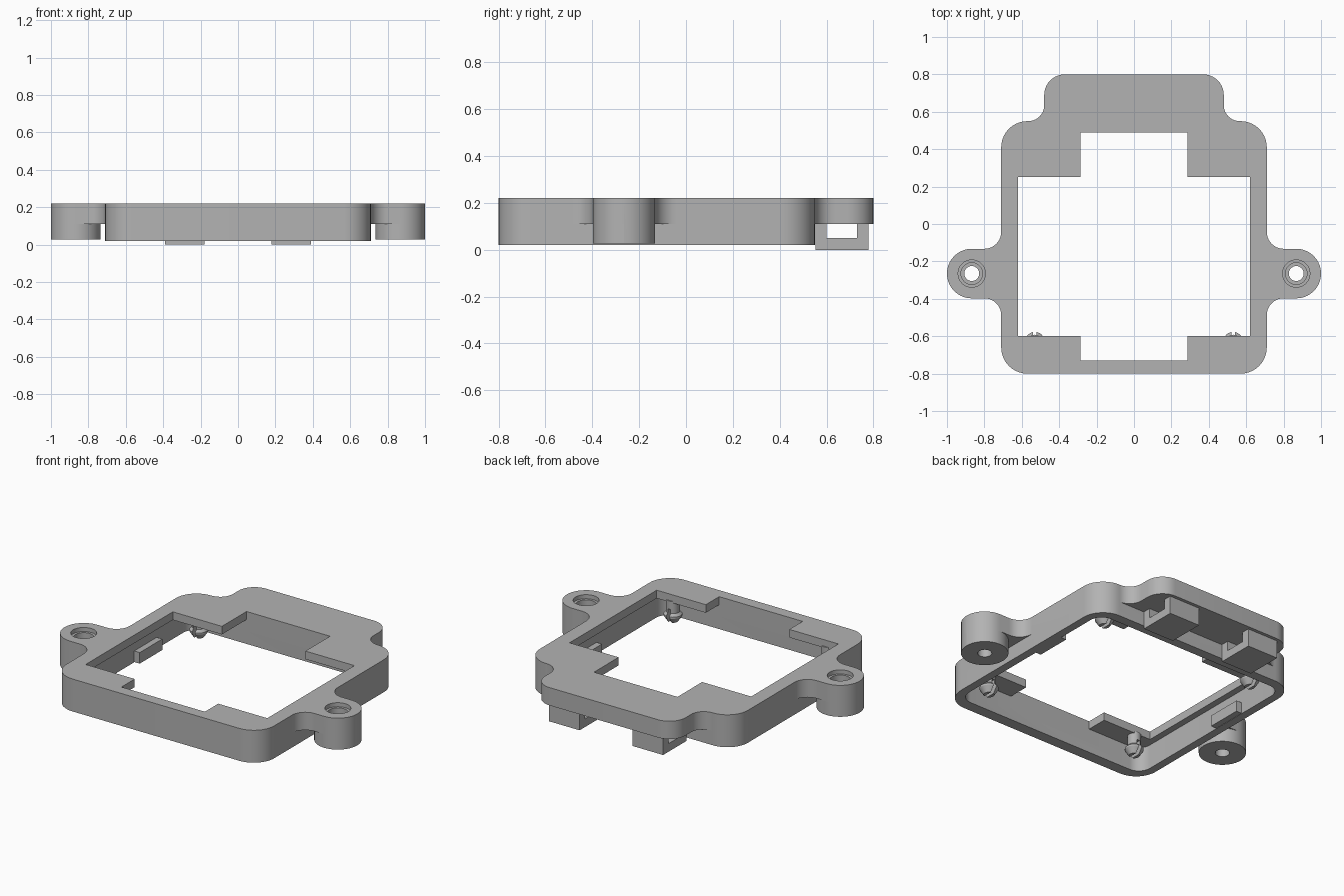
import bpy, bmesh, math
from mathutils import Vector

if "Cube" in bpy.data.objects:
    bpy.data.objects.remove(bpy.data.objects["Cube"], do_unlink=True)

grey = bpy.data.materials.new("plain_grey")
grey.use_nodes = True
grey.diffuse_color = (0.45, 0.45, 0.45, 1)
grey.node_tree.nodes["Principled BSDF"].inputs["Base Color"].default_value = grey.diffuse_color


def finish(name, bm):
    bmesh.ops.recalc_face_normals(bm, faces=bm.faces)
    mesh = bpy.data.meshes.new(name)
    bm.to_mesh(mesh)
    bm.free()
    mesh.materials.append(grey)
    obj = bpy.data.objects.new(name, mesh)
    bpy.context.collection.objects.link(obj)
    return obj


def rounded(half, steps=10):
    """Mirror right-half corners (x, y, radius) and round each right angle."""
    corners = half + [(-x, y, r) for x, y, r in reversed(half)]
    points = []
    for i, (x, y, r) in enumerate(corners):
        p = Vector((x, y))
        if r == 0:
            points.append(p)
            continue
        a = (Vector(corners[i - 1][:2]) - p).normalized()
        b = (Vector(corners[(i + 1) % len(corners)][:2]) - p).normalized()
        for k in range(steps + 1):
            t = math.pi / 2 * k / steps
            q = p + (a + b - b * math.cos(t) - a * math.sin(t)) * r
            if not points or (q - points[-1]).length > 1e-5:
                points.append(q)
    return points


def prism(name, points, z0, z1):
    bm = bmesh.new()
    face = bm.faces.new([bm.verts.new((p[0], p[1], z0)) for p in points])
    top = bmesh.ops.extrude_face_region(bm, geom=[face])["geom"]
    bmesh.ops.translate(bm, vec=(0, 0, z1 - z0),
                        verts=[v for v in top if isinstance(v, bmesh.types.BMVert)])
    return finish(name, bm)


def box(name, x0, x1, y0, y1, z0, z1):
    return prism(name, [(x0, y0), (x1, y0), (x1, y1), (x0, y1)], z0, z1)


def lathe(name, profile, x, y, sides=32):
    """Solid of revolution from (radius, z) pairs, closed at both ends."""
    bm = bmesh.new()
    rings = [[bm.verts.new((x + r * math.cos(math.tau * k / sides),
                            y + r * math.sin(math.tau * k / sides), z))
              for k in range(sides)] for r, z in profile]
    for low, high in zip(rings, rings[1:]):
        for k in range(sides):
            n = (k + 1) % sides
            bm.faces.new((low[k], low[n], high[n], high[k]))
    bm.faces.new(rings[0])
    bm.faces.new(rings[-1])
    return finish(name, bm)


def combine(obj, tool, operation):
    tool.hide_render = True
    mod = obj.modifiers.new("combine", "BOOLEAN")
    mod.object, mod.operation, mod.solver = tool, operation, "EXACT"
    bpy.context.view_layer.objects.active = obj
    bpy.ops.object.modifier_apply(modifier=mod.name)
    bpy.data.objects.remove(tool, do_unlink=True)


def smooth(obj):
    bpy.ops.object.select_all(action="DESELECT")
    obj.select_set(True)
    bpy.context.view_layer.objects.active = obj
    bpy.ops.object.shade_smooth_by_angle(angle=math.radians(30))


TOP, STEP, RIM, PLATE = 0.22, 0.11, 0.02, 0.17
EAR_X, EAR_Y, EAR_R = 0.8675, -0.265, 0.1325

# Frame: deep rounded body plus shallower outline with ears and back tab
frame = prism("frame", rounded([(0.71, -0.8, 0.14), (0.71, 0.55, 0.14)]), RIM, TOP)
flange = prism("flange", rounded([
    (0.71, -0.8, 0.14), (0.71, EAR_Y - EAR_R, 0.09),
    (1.0, EAR_Y - EAR_R, EAR_R), (1.0, EAR_Y + EAR_R, EAR_R),
    (0.71, EAR_Y + EAR_R, 0.09), (0.71, 0.55, 0.14),
    (0.48, 0.55, 0.085), (0.48, 0.8, 0.11)]), STEP, TOP)
combine(frame, flange, "UNION")

# Screw bosses under the ears
for side in (-1, 1):
    boss = lathe("boss", [(EAR_R, 0.026), (EAR_R, 0.16)], side * EAR_X, EAR_Y, 40)
    combine(frame, boss, "UNION")

# Hollow underside and stepped opening through the plate
cavity = prism("cavity", rounded([(0.66, -0.73, 0.08), (0.66, 0.49, 0.08)]), -0.1, PLATE)
combine(frame, cavity, "DIFFERENCE")
opening = prism("opening", rounded([
    (0.285, -0.73, 0), (0.285, -0.6, 0), (0.62, -0.6, 0),
    (0.62, 0.25, 0), (0.285, 0.25, 0), (0.285, 0.49, 0)]), 0.1, 0.3)
combine(frame, opening, "DIFFERENCE")

# Countersunk screw holes
for side in (-1, 1):
    hole = lathe("hole", [(0.04, -0.1), (0.04, 0.12), (0.058, 0.12), (0.058, 0.195),
                          (0.073, 0.195), (0.073, 0.3)], side * EAR_X, EAR_Y)
    combine(frame, hole, "DIFFERENCE")
smooth(frame)

for side, label in ((-1, "right"), (1, "left")):
    # Locating block on the inner side wall
    x0, x1 = sorted((side * 0.622, side * 0.67))
    box("inner_block_" + label, x0, x1, -0.07, 0.15, RIM + 0.002, 0.09)

    # Slotted loop under the back tab
    x0, x1 = sorted((side * 0.18, side * 0.39))
    hook = box("back_loop_" + label, x0, x1, 0.552, 0.78, 0, STEP + 0.01)
    slot = box("slot", x0 - 0.1, x1 + 0.1, 0.6, 0.73, 0.05, STEP)
    combine(hook, slot, "DIFFERENCE")

    # Split snap pins hanging from the plate
    for y, place in ((-0.63, "front"), (0.375, "back")):
        x = side * 0.53
        pin = lathe(f"snap_pin_{place}_{label}",
                    [(0.03, 0.045), (0.053, 0.08), (0.053, 0.09), (0.038, 0.105),
                     (0.038, PLATE + 0.01)], x, y, 24)
        split = box("split", x - 0.01, x + 0.01, y - 0.1, y + 0.1, 0, 0.13)
        combine(pin, split, "DIFFERENCE")
        smooth(pin)
